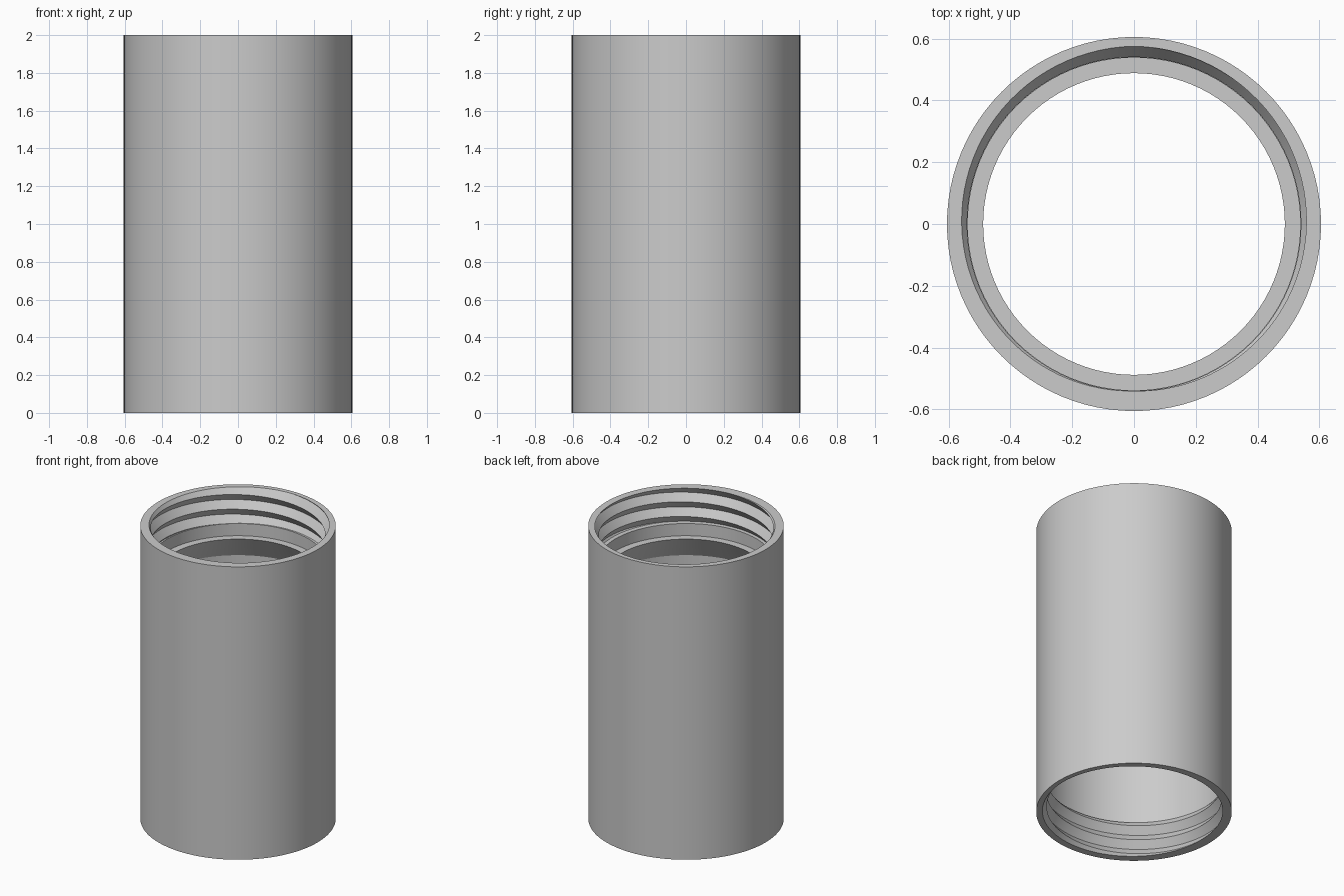
import bpy, bmesh, math

cube = bpy.data.objects.get("Cube")
if cube:
    bpy.data.objects.remove(cube, do_unlink=True)

SEGMENTS = 96
HEIGHT = 2.0
OUTER = 0.605
CREST = 0.54       # thread crest
ROOT = 0.575       # thread groove bottom and main bore
RELIEF = 0.538     # plain wall between top thread and lip
LIP = 0.488        # narrow inner lip
PITCH = 0.1
TOP_END = 1.763    # where the top thread stops
BOTTOM_END = 0.25  # where the bottom thread stops


def thread_rows(turn, low, high, base, first, last):
    """Points of a V thread, from top to bottom, at one angle (in turns)."""
    root_z = base + PITCH * turn
    points = []
    for k in range(last, first - 1, -1):
        z = min(max(root_z + PITCH * k / 2, low), high)
        d = ((z - root_z) / PITCH) % 1.0
        points.append((ROOT - (ROOT - CREST) * 2 * min(d, 1 - d), z))
    return points


def section(turn):
    """Closed wall section at one angle: outside, top thread, lip, bore, bottom thread."""
    top = thread_rows(turn - 0.25, TOP_END, HEIGHT, HEIGHT, -10, 2)
    bottom = thread_rows(turn, 0, BOTTOM_END, 0, -4, 8)
    middle = [(RELIEF, TOP_END), (RELIEF, 1.68), (LIP, 1.68),
              (ROOT, 1.53), (ROOT, BOTTOM_END)]
    return [(OUTER, 0), (OUTER, HEIGHT)] + top + middle + bottom


# Sweep the section around the axis and weld the seam
bm = bmesh.new()
columns = []
for i in range(SEGMENTS + 1):
    turn = i / SEGMENTS
    a = math.tau * turn
    columns.append([bm.verts.new((r * math.cos(a), r * math.sin(a), z))
                    for r, z in section(turn)])
for left, right in zip(columns, columns[1:]):
    for j in range(len(left)):
        bm.faces.new((left[j - 1], right[j - 1], right[j], left[j]))
bmesh.ops.remove_doubles(bm, verts=bm.verts, dist=0.00002)
bmesh.ops.recalc_face_normals(bm, faces=bm.faces)

mesh = bpy.data.meshes.new("threaded_tube")
bm.to_mesh(mesh)
bm.free()
tube = bpy.data.objects.new("threaded_tube", mesh)
bpy.context.collection.objects.link(tube)

# Plain grey material
grey = bpy.data.materials.new("light_grey")
grey.use_nodes = True
colour = (0.6, 0.6, 0.6, 1)
grey.diffuse_color = colour
grey.node_tree.nodes["Principled BSDF"].inputs["Base Color"].default_value = colour
mesh.materials.append(grey)

# Smooth walls with sharp rims and thread edges
bpy.ops.object.select_all(action="DESELECT")
tube.select_set(True)
bpy.context.view_layer.objects.active = tube
bpy.ops.object.shade_smooth_by_angle(angle=math.radians(15))
